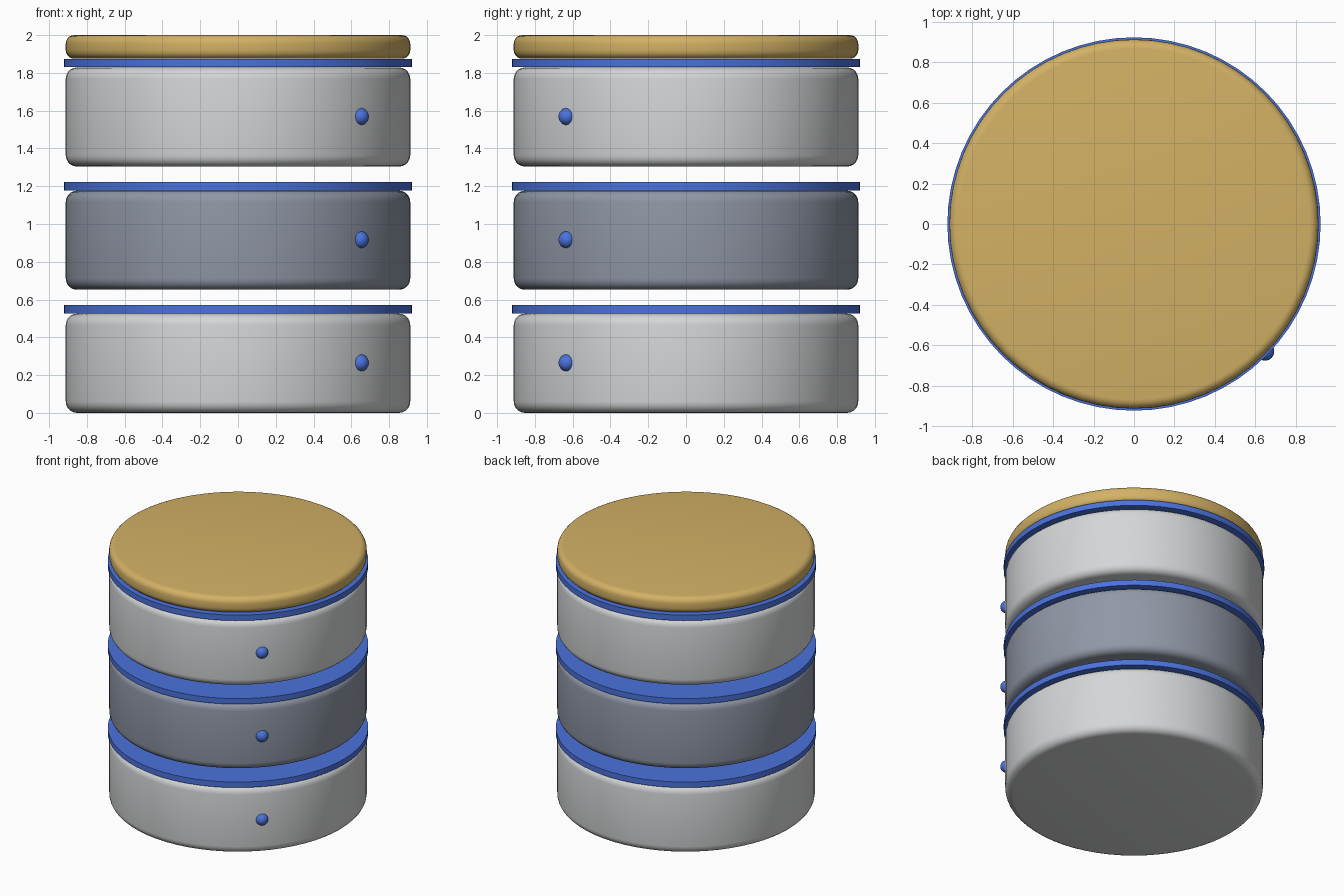
import bpy
import bmesh
from math import radians
from mathutils import Matrix, Vector

default = bpy.data.objects.get("Cube")
if default:
    bpy.data.objects.remove(default, do_unlink=True)


def material(name, rgb):
    mat = bpy.data.materials.new(name)
    mat.use_nodes = True
    colour = (*rgb, 1)
    mat.diffuse_color = colour
    mat.node_tree.nodes["Principled BSDF"].inputs["Base Color"].default_value = colour
    return mat


light_grey = material("light grey", (0.66, 0.67, 0.68))
slate_grey = material("slate grey", (0.28, 0.31, 0.38))
blue = material("blue", (0.07, 0.17, 0.72))
gold = material("gold", (0.65, 0.44, 0.13))


def finish(name, bm, mat):
    mesh = bpy.data.meshes.new(name)
    bm.to_mesh(mesh)
    bm.free()
    mesh.materials.append(mat)
    obj = bpy.data.objects.new(name, mesh)
    bpy.context.collection.objects.link(obj)
    bpy.ops.object.select_all(action="DESELECT")
    obj.select_set(True)
    bpy.context.view_layer.objects.active = obj
    bpy.ops.object.shade_smooth_by_angle(angle=radians(35))
    return obj


def disc(name, radius, bottom, top, mat, rounding):
    """Upright cylinder with rounded rims."""
    bm = bmesh.new()
    bmesh.ops.create_cone(bm, cap_ends=True, segments=64, radius1=radius,
                          radius2=radius, depth=top - bottom,
                          matrix=Matrix.Translation((0, 0, (bottom + top) / 2)))
    if rounding:
        rims = [e for e in bm.edges if abs(e.verts[0].co.z - e.verts[1].co.z) < 1e-4]
        bmesh.ops.bevel(bm, geom=rims, offset=rounding, segments=5,
                        profile=0.5, affect="EDGES")
    return finish(name, bm, mat)


def knob(name, centre, mat):
    bm = bmesh.new()
    bmesh.ops.create_uvsphere(bm, u_segments=24, v_segments=12, radius=0.045,
                              matrix=Matrix.Translation(centre))
    return finish(name, bm, mat)


# Three stacked drums, each with a thin plate above and a knob on the front left
SPACING = 0.652
tiers = [("lower", light_grey), ("middle", slate_grey), ("upper", light_grey)]
for i, (tier, mat) in enumerate(tiers):
    z = i * SPACING
    disc(tier + "_drum", 0.912, z, z + 0.525, mat, 0.06)
    disc(tier + "_plate", 0.922, z + 0.526, z + 0.57, blue, 0)
    knob(tier + "_knob", Vector((0.648, -0.63, z + 0.265)), blue)

# Lid on top
disc("lid", 0.912, 1.875, 2.0, gold, 0.045)
